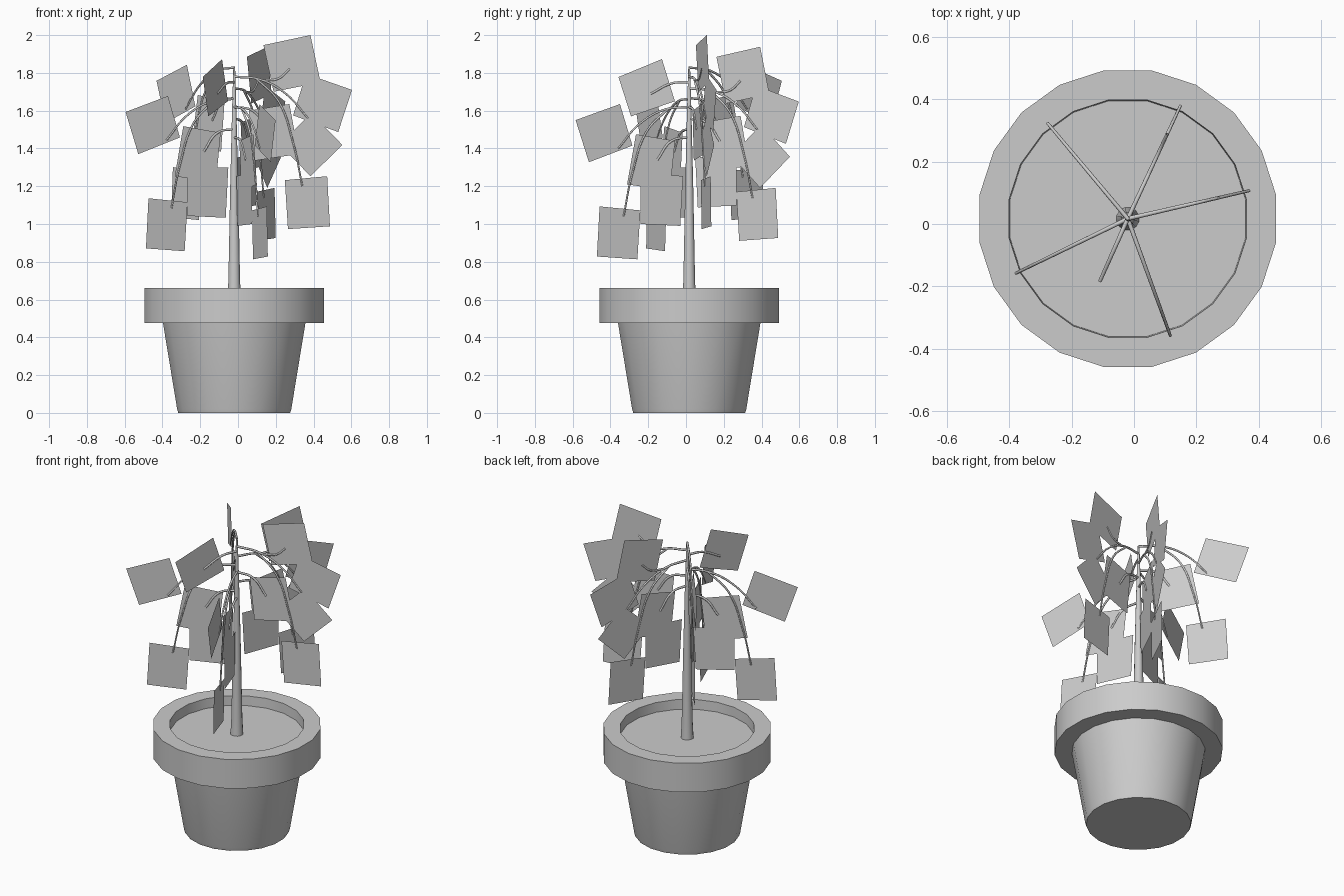
import bpy, bmesh, math
from mathutils import Vector

old = bpy.data.objects.get("Cube")
if old:
    bpy.data.objects.remove(old, do_unlink=True)

grey = bpy.data.materials.new("plain grey")
grey.use_nodes = True
grey.diffuse_color = (0.6, 0.6, 0.6, 1)
grey.node_tree.nodes["Principled BSDF"].inputs["Base Color"].default_value = (0.6, 0.6, 0.6, 1)

AXIS = Vector((-0.02, 0.017, 0))


def add_object(name, data):
    obj = bpy.data.objects.new(name, data)
    bpy.context.scene.collection.objects.link(obj)
    data.materials.append(grey)
    return obj


def lathe(name, profile, sides=20):
    """Spin a (radius, height) profile about the plant axis and cap both ends."""
    bm = bmesh.new()
    rings = []
    for radius, z in profile:
        angles = [(k + 0.5) * math.tau / sides for k in range(sides)]
        rings.append([bm.verts.new(AXIS + Vector((radius * math.cos(a), radius * math.sin(a), z)))
                      for a in angles])
    for low, high in zip(rings, rings[1:]):
        for k in range(sides):
            n = (k + 1) % sides
            bm.faces.new((low[k], low[n], high[n], high[k]))
    bm.faces.new(rings[0][::-1])
    bm.faces.new(rings[-1])
    bmesh.ops.recalc_face_normals(bm, faces=bm.faces)
    mesh = bpy.data.meshes.new(name)
    bm.to_mesh(mesh)
    bm.free()
    obj = add_object(name, mesh)
    bpy.ops.object.select_all(action="DESELECT")
    obj.select_set(True)
    bpy.context.view_layer.objects.active = obj
    bpy.ops.object.shade_smooth_by_angle(angle=math.radians(30))
    return obj


def in_plane(point, azimuth, drop):
    """Place a (radius, height) point in the upright plane at an azimuth."""
    r, z = point
    a = math.radians(azimuth)
    return AXIS + Vector((r * math.cos(a), r * math.sin(a), z - drop))


def leaf_cards(name, cards, azimuth, drop):
    bm = bmesh.new()
    for card in cards:
        bm.faces.new([bm.verts.new(in_plane(p, azimuth, drop)) for p in card])
    mesh = bpy.data.meshes.new(name)
    bm.to_mesh(mesh)
    bm.free()
    add_object(name, mesh)


def stems(name, paths, azimuth, drop):
    curve = bpy.data.curves.new(name, "CURVE")
    curve.dimensions = "3D"
    curve.bevel_depth = 0.006
    curve.bevel_resolution = 1
    curve.resolution_u = 6
    for path in paths:
        spline = curve.splines.new("BEZIER")
        spline.bezier_points.add(len(path) - 1)
        for knot, p in zip(spline.bezier_points, path):
            knot.co = in_plane(p, azimuth, drop)
            knot.handle_left_type = knot.handle_right_type = "AUTO"
            knot.radius = 1.2 - p[0]
    add_object(name, curve)


# Pot with overhanging rim, soil inside, and tapering trunk
lathe("pot", [(0.3, 0), (0.306, 0.02), (0.382, 0.477), (0.482, 0.477), (0.482, 0.66),
              (0.386, 0.66), (0.383, 0.6)])
lathe("trunk", [(0.037, 0.6), (0.032, 0.7), (0.022, 1.2), (0.012, 1.6), (0.005, 1.83)], 12)

# Leaf cards as (radius, height) corners
outer = [(0.64, 1.71), (0.39, 1.795), (0.32, 1.575), (0.565, 1.487)]
hanging = [(0.275, 1.232), (0.505, 1.253), (0.52, 0.988), (0.292, 0.973)]
inner = [(0.3, 1.635), (0.08, 1.6), (0.108, 1.335), (0.35, 1.37)]
inner_low = [(0.275, 1.42), (0.035, 1.415), (0.05, 1.15), (0.275, 1.16)]
upper = [(0.159, 1.947), (0.414, 2.0), (0.469, 1.75), (0.214, 1.7)]
diamond = [(0.588, 1.418), (0.414, 1.253), (0.246, 1.423), (0.42, 1.587)]
short = [(0.41, 1.778), (0.158, 1.873), (0.083, 1.65), (0.337, 1.57)]

# Arching stems
arch = [(0, 1.78), (0.14, 1.765), (0.28, 1.69), (0.4, 1.56)]
droop = [(0.12, 1.77), (0.24, 1.65), (0.32, 1.43), (0.37, 1.2)]
inner_twig = [(0, 1.62), (0.1, 1.6), (0.18, 1.5)]
raised_twig = [(0.16, 1.76), (0.24, 1.77), (0.3, 1.82)]

# Branch name, azimuth, drop below the first branch, extra cards
base = [outer, hanging, inner]
branches = [
    ("left", 13, 0, [upper, diamond]),
    ("back_left", 65, 0.062, [upper, diamond, inner_low]),
    ("back_right", 130, -0.048, []),
    ("right", 206, 0.117, [inner_low]),
    ("front", 290, 0.16, [inner_low]),
]
for name, azimuth, drop, extra in branches:
    leaf_cards(name + "_leaves", base + extra, azimuth, drop)
    paths = [arch, droop, inner_twig] + ([raised_twig] if upper in extra else [])
    stems(name + "_stems", paths, azimuth, drop)

# Short branch with a single card
leaf_cards("short_branch_leaf", [short], 246, 0)
stems("short_branch_stem", [[(0, 1.75), (0.1, 1.745), (0.22, 1.69)]], 246, 0)
